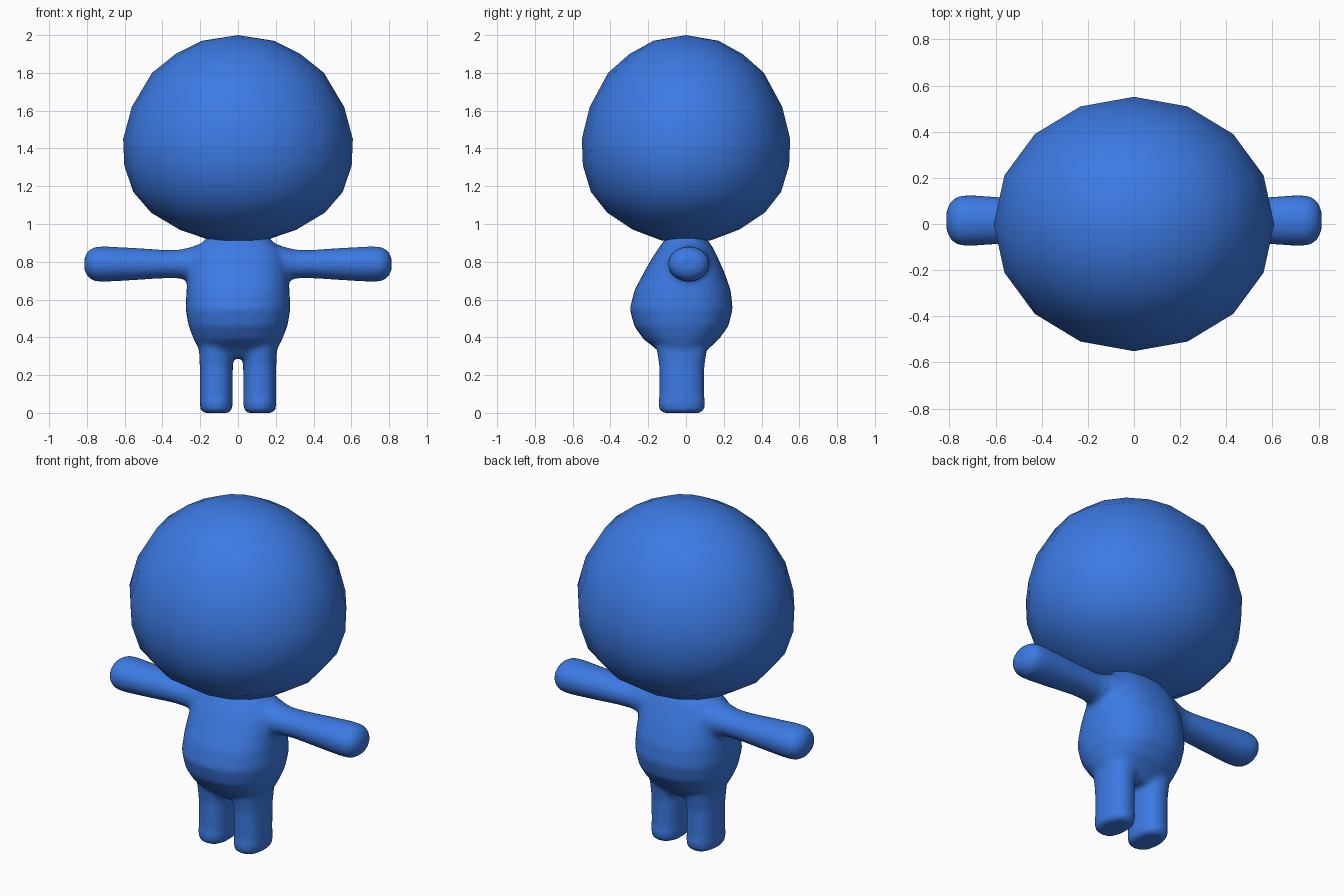
import bpy, bmesh
from math import cos, sin, pi, copysign
from mathutils import Vector

cube = bpy.data.objects.get("Cube")
if cube:
    bpy.data.objects.remove(cube)

blue = bpy.data.materials.new("blue")
blue.use_nodes = True
blue.diffuse_color = (0.045, 0.195, 0.77, 1)
blue.node_tree.nodes["Principled BSDF"].inputs["Base Color"].default_value = blue.diffuse_color


def loft(bm, rings, place, sides, power=2.0):
    """Skin closed rings of (position, half width, half depth, centre depth)."""
    loops = []
    for pos, a, b, mid in rings:
        loop = []
        for i in range(sides):
            t = 2 * pi * i / sides
            u, v = (copysign(abs(f) ** (2 / power), f) for f in (cos(t), sin(t)))
            loop.append(bm.verts.new(place(a * u, mid + b * v, pos)))
        loops.append(loop)
    for low, high in zip(loops, loops[1:]):
        for i in range(sides):
            j = (i + 1) % sides
            bm.faces.new((low[i], low[j], high[j], high[i]))
    bm.faces.new(loops[0][::-1])
    bm.faces.new(loops[-1])


def finish(bm, name):
    bmesh.ops.recalc_face_normals(bm, faces=bm.faces)
    mesh = bpy.data.meshes.new(name)
    for f in bm.faces:
        f.smooth = True
    bm.to_mesh(mesh)
    bm.free()
    mesh.materials.append(blue)
    ob = bpy.data.objects.new(name, mesh)
    bpy.context.collection.objects.link(ob)
    return ob


def upright(x, y, z):
    return Vector((x, y, z))


# Head: sixteen-sided, slightly egg-shaped ball, narrower front to back
profile = [(0.912, 0.14), (0.97, 0.31), (1.06, 0.46), (1.17, 0.555), (1.31, 0.602),
           (1.45, 0.608), (1.62, 0.562), (1.80, 0.455), (1.90, 0.33), (1.97, 0.19)]
bm = bmesh.new()
loft(bm, [(z, r, r * 0.907, 0) for z, r in profile], upright, 16)
# Raise the crown and close the chin to points
for z, pole in ((0.912, 0.905), (1.97, 2.0)):
    cap = next(f for f in bm.faces if len(f.verts) == 16
               and abs(f.calc_center_median().z - z) < 0.01)
    centre = bmesh.ops.poke(bm, faces=[cap])["verts"][0]
    centre.co.z = pole
finish(bm, "head")

# Torso: narrow neck over a round belly
bm = bmesh.new()
torso = [(0.29, 0.17, 0.09, -0.02), (0.34, 0.21, 0.14, -0.02), (0.39, 0.235, 0.20, -0.025),
         (0.46, 0.262, 0.25, -0.025), (0.55, 0.278, 0.273, -0.025), (0.65, 0.273, 0.255, -0.018),
         (0.74, 0.265, 0.215, -0.01), (0.82, 0.25, 0.175, -0.005), (0.88, 0.215, 0.14, 0),
         (0.92, 0.17, 0.11, 0), (0.97, 0.15, 0.10, 0)]
loft(bm, torso, upright, 32, 2.3)

# Legs with a slight toe lip, and arms swelling to rounded hands
leg = [(0.0, 0.065, 0.10, -0.022), (0.012, 0.083, 0.118, -0.022), (0.055, 0.088, 0.126, -0.023),
       (0.085, 0.087, 0.119, -0.022), (0.25, 0.088, 0.12, -0.022), (0.34, 0.092, 0.135, -0.022),
       (0.45, 0.10, 0.14, -0.022)]
arm = [(0.1, 0.12, 0.14, 0.01), (0.2, 0.108, 0.12, 0.01), (0.25, 0.09, 0.102, 0.01),
       (0.31, 0.076, 0.09, 0.012), (0.4, 0.076, 0.09, 0.015), (0.55, 0.086, 0.10, 0.015),
       (0.7, 0.094, 0.111, 0.015), (0.76, 0.092, 0.109, 0.015), (0.795, 0.07, 0.085, 0.015),
       (0.813, 0.035, 0.045, 0.015)]
for side in (-1, 1):
    loft(bm, leg, lambda x, y, z: Vector((side * 0.115 + x, y, z)), 24, 2.3)
    loft(bm, arm, lambda h, y, x: Vector((side * x, y, 0.788 + h)), 24)

# Fuse limbs and torso into one soft skin
body = finish(bm, "body")
fuse = body.modifiers.new("fuse", 'REMESH')
fuse.mode = 'VOXEL'
fuse.voxel_size = 0.014
fuse.use_smooth_shade = True
soften = body.modifiers.new("soften", 'SMOOTH')
soften.factor = 0.5
soften.iterations = 8
